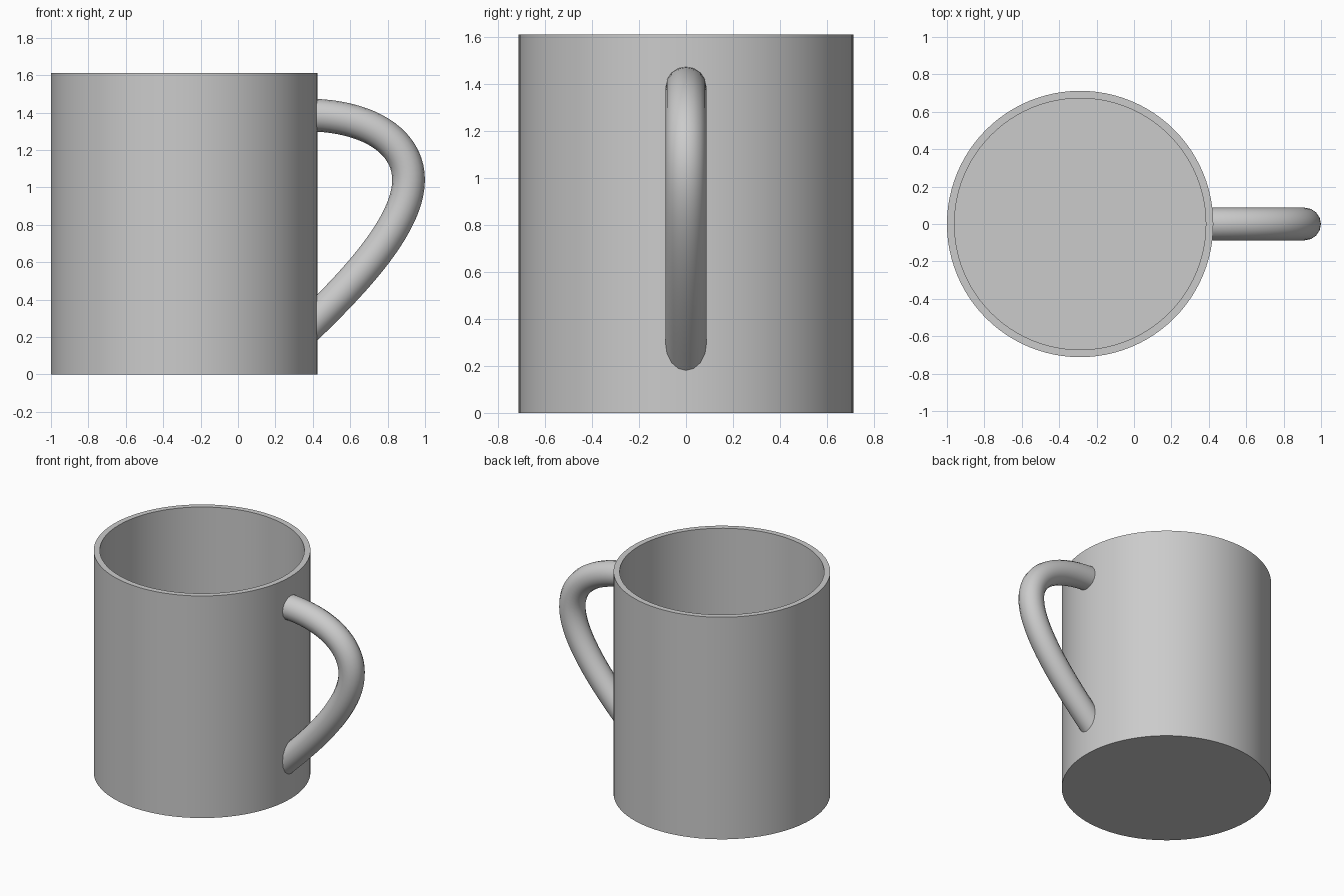
import bpy, bmesh, math

old = bpy.data.objects.get("Cube")
if old:
    bpy.data.objects.remove(old)

CENTRE_X = -0.288
HEIGHT, FLOOR = 1.61, 0.04
OUTER, INNER = 0.712, 0.672
TUBE = 0.0875
SIDES = 96

grey = bpy.data.materials.new("plain grey")
grey.use_nodes = True
colour = (0.6, 0.6, 0.6, 1)
grey.diffuse_color = colour
grey.node_tree.nodes["Principled BSDF"].inputs["Base Color"].default_value = colour


def add_object(name, bm):
    bmesh.ops.recalc_face_normals(bm, faces=bm.faces)
    mesh = bpy.data.meshes.new(name)
    bm.to_mesh(mesh)
    bm.free()
    mesh.materials.clear()
    mesh.materials.append(grey)
    ob = bpy.data.objects.new(name, mesh)
    bpy.context.collection.objects.link(ob)
    bpy.ops.object.select_all(action="DESELECT")
    ob.select_set(True)
    bpy.context.view_layer.objects.active = ob
    bpy.ops.object.shade_smooth_by_angle(angle=math.radians(35))
    return ob


# Cup body: wall profile spun around the axis, with flat discs for the floor
bm = bmesh.new()
profile = [(OUTER, 0), (OUTER, HEIGHT), (INNER, HEIGHT), (INNER, FLOOR)]
rings = []
for r, z in profile:
    rings.append([bm.verts.new((CENTRE_X + r * math.cos(a), r * math.sin(a), z))
                  for a in (math.tau * i / SIDES for i in range(SIDES))])
for low, high in zip(rings, rings[1:]):
    for i in range(SIDES):
        j = (i + 1) % SIDES
        bm.faces.new((low[i], low[j], high[j], high[i]))
bm.faces.new(rings[0])
bm.faces.new(rings[-1])
add_object("cup_body", bm)

# Handle: round tube along a bezier path (left handle, point, right handle in x, z)
path = [((0.20, 1.387), (0.36, 1.387), (0.69, 1.387)),
        ((0.912, 1.25), (0.912, 1.04), (0.912, 0.80)),
        ((0.62, 0.495), (0.40, 0.28), (0.36, 0.241)),
        ((0.34, 0.22), (0.28, 0.163), (0.24, 0.124))]
curve = bpy.data.curves.new("handle_path", "CURVE")
curve.dimensions = "3D"
curve.bevel_depth = TUBE
curve.bevel_resolution = 6
curve.resolution_u = 20
spline = curve.splines.new("BEZIER")
spline.bezier_points.add(len(path) - 1)
for point, (left, mid, right) in zip(spline.bezier_points, path):
    point.handle_left_type = point.handle_right_type = "FREE"
    point.handle_left = (left[0], 0, left[1])
    point.co = (mid[0], 0, mid[1])
    point.handle_right = (right[0], 0, right[1])
guide = bpy.data.objects.new("handle_path", curve)
bpy.context.collection.objects.link(guide)
tube = bpy.data.meshes.new_from_object(guide)
bpy.data.objects.remove(guide)

# Trim both handle ends inside the cup wall
bm = bmesh.new()
bm.from_mesh(tube)
bpy.data.meshes.remove(tube)
bmesh.ops.remove_doubles(bm, verts=bm.verts, dist=0.0001)
bmesh.ops.bisect_plane(bm, geom=bm.verts[:] + bm.edges[:] + bm.faces[:],
                       plane_co=(0.395, 0, 0), plane_no=(1, 0, 0), clear_inner=True)
bmesh.ops.holes_fill(bm, edges=[e for e in bm.edges if e.is_boundary])
add_object("handle", bm)
